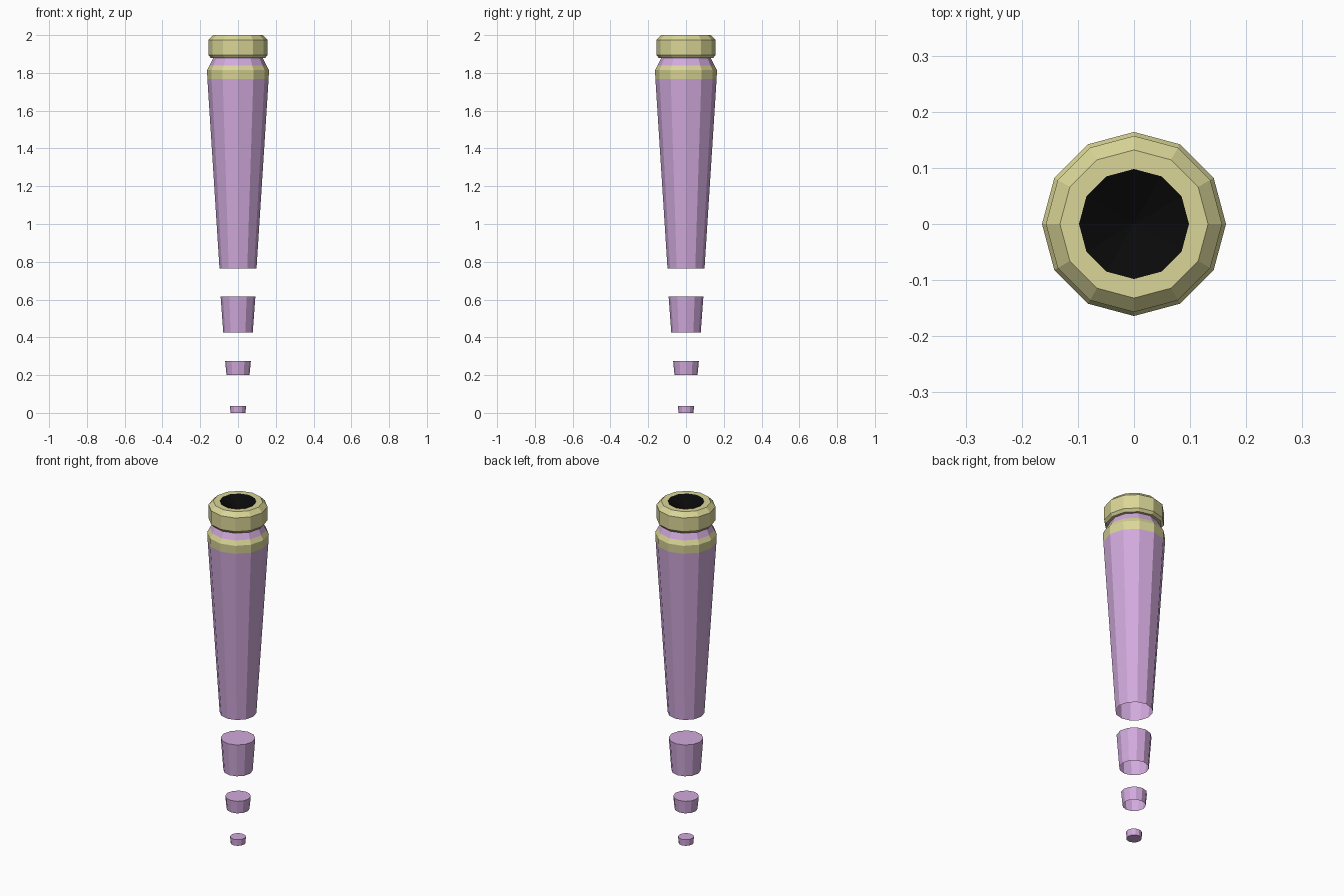
import bpy, bmesh
from math import cos, sin, pi

if "Cube" in bpy.data.objects:
    bpy.data.objects.remove(bpy.data.objects["Cube"])

SIDES = 12


def material(name, rgb):
    m = bpy.data.materials.new(name)
    m.diffuse_color = (*rgb, 1)
    m.use_nodes = True
    m.node_tree.nodes["Principled BSDF"].inputs["Base Color"].default_value = m.diffuse_color
    return m


PURPLE = material("purple", (0.64, 0.40, 0.72))
GOLD = material("gold", (0.70, 0.67, 0.31))
BLACK = material("black", (0.003, 0.003, 0.003))


def lathe(name, profile, mat, cap_bottom=False, cap_top=False):
    """Twelve-sided flat-shaded turned part from (radius, z) points."""
    bm = bmesh.new()
    rings = []
    for r, z in profile:
        if r == 0:
            rings.append([bm.verts.new((0, 0, z))] * SIDES)
        else:
            rings.append([bm.verts.new((r * cos(2 * pi * i / SIDES),
                                        r * sin(2 * pi * i / SIDES), z))
                          for i in range(SIDES)])
    for a, b in zip(rings, rings[1:]):
        for i in range(SIDES):
            j = (i + 1) % SIDES
            quad = dict.fromkeys((a[i], a[j], b[j], b[i]))
            bm.faces.new(list(quad))
    if cap_bottom:
        bm.faces.new(rings[0][::-1])
    if cap_top:
        bm.faces.new(rings[-1])
    mesh = bpy.data.meshes.new(name)
    bm.to_mesh(mesh)
    bm.free()
    mesh.materials.append(mat)
    ob = bpy.data.objects.new(name, mesh)
    bpy.context.collection.objects.link(ob)
    return ob


# Long tapered body, open underneath
lathe("body", [(0.098, 0.764), (0.162, 1.767)], PURPLE)

# Gold band with chamfered upper edge, and the purple neck above it
lathe("lower_band", [(0.162, 1.767), (0.164, 1.815), (0.150, 1.84)], GOLD)
lathe("neck", [(0.150, 1.84), (0.130, 1.88)], PURPLE)

# Gold rim around the mouth
lathe("rim", [(0.130, 1.88), (0.145, 1.88), (0.157, 1.895), (0.157, 1.975),
              (0.132, 2.0), (0.098, 2.0)], GOLD)

# Dark shallow mouth
lathe("mouth", [(0.098, 2.0), (0, 1.95)], BLACK)

# Separate shrinking segments below: lids on top, only the last is closed below
segments = [(0.078, 0.425, 0.092, 0.615),
            (0.061, 0.200, 0.068, 0.274),
            (0.040, 0.000, 0.042, 0.037)]
for n, (r0, z0, r1, z1) in enumerate(segments, 1):
    lathe(f"tail_segment_{n}", [(r0, z0), (r1, z1)], PURPLE,
          cap_bottom=(z0 == 0), cap_top=True)
